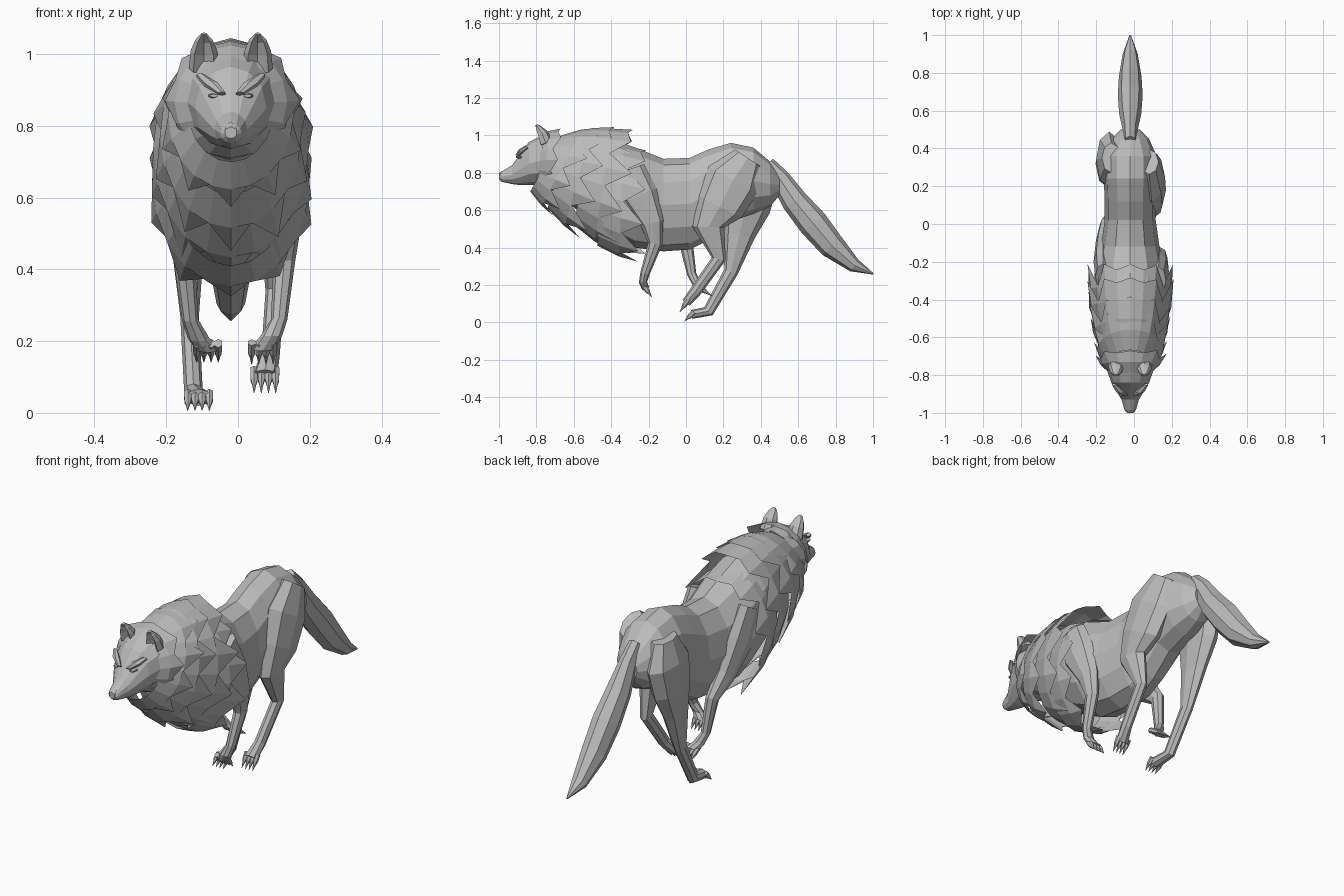
import bpy, bmesh, math, random
from mathutils import Vector

random.seed(4)
cube = bpy.data.objects.get("Cube")
if cube:
    bpy.data.objects.remove(cube)

GREY = (0.5, 0.5, 0.5, 1)
fur = bpy.data.materials.new("grey_fur")
fur.use_nodes = True
fur.diffuse_color = GREY
shader = fur.node_tree.nodes["Principled BSDF"]
shader.inputs["Base Color"].default_value = GREY

MID = -0.02  # spine sits slightly off centre


def skin(name, loops, caps=True):
    """Bridge rings of points into one flat shaded object."""
    bm = bmesh.new()
    rings = [[bm.verts.new(point) for point in loop] for loop in loops]
    count = len(rings[0])
    for ring, following in zip(rings, rings[1:]):
        for i in range(count):
            j = (i + 1) % count
            bm.faces.new((ring[i], ring[j], following[j], following[i]))
    if caps:
        bm.faces.new(rings[0])
        bm.faces.new(rings[-1])
    bmesh.ops.recalc_face_normals(bm, faces=bm.faces)
    mesh = bpy.data.meshes.new(name)
    bm.to_mesh(mesh)
    bm.free()
    mesh.materials.append(fur)
    obj = bpy.data.objects.new(name, mesh)
    bpy.context.collection.objects.link(obj)
    return obj


def tube(name, sections, sides=8, upright=False):
    """Sections (x, y, z, half width, half depth) along a path."""
    loops = []
    for k, (x, y, z, width, depth) in enumerate(sections):
        before = sections[max(k - 1, 0)]
        after = sections[min(k + 1, len(sections) - 1)]
        along = Vector((0, after[1] - before[1], after[2] - before[2])).normalized()
        across = Vector((0, 0, 1)) if upright else Vector((0, -along.z, along.y))
        angles = [math.tau * i / sides for i in range(sides)]
        loops.append([Vector((x + width * math.sin(a), y, z)) + across * depth * math.cos(a)
                      for a in angles])
    return skin(name, loops)


def profile(name, rows, sides=12):
    """Upright sections from (y, top, bottom, half width)."""
    tube(name, [(MID, y, (top + bottom) / 2, width, (top - bottom) / 2)
                for y, top, bottom, width in rows], sides, True)


# Torso from neck to rump
profile("body", [
    (-0.74, 0.98, 0.73, 0.1), (-0.58, 0.99, 0.6, 0.14), (-0.4, 0.98, 0.47, 0.18),
    (-0.27, 0.935, 0.4, 0.19), (-0.12, 0.875, 0.38, 0.155), (0.02, 0.88, 0.39, 0.135),
    (0.12, 0.925, 0.44, 0.135), (0.24, 0.96, 0.54, 0.14), (0.36, 0.935, 0.58, 0.14),
    (0.45, 0.86, 0.62, 0.1), (0.5, 0.79, 0.68, 0.05)])

# Head with tapering muzzle
profile("head", [
    (-1, 0.79, 0.765, 0.016), (-0.985, 0.807, 0.752, 0.03), (-0.93, 0.84, 0.74, 0.046),
    (-0.89, 0.895, 0.735, 0.07), (-0.84, 0.965, 0.735, 0.1), (-0.77, 1, 0.735, 0.125),
    (-0.68, 1, 0.73, 0.12)])
profile("nose", [(-0.985, 0.81, 0.79, 0.016), (-1, 0.797, 0.772, 0.018)], 6)

for side, sign in (("left", 1), ("right", -1)):
    x = MID + 0.075 * sign
    ear = tube(side + "_ear", [
        (x, -0.75, 0.96, 0.042, 0.04), (x, -0.77, 1.01, 0.037, 0.032),
        (x, -0.79, 1.04, 0.024, 0.018), (x, -0.8, 1.057, 0.008, 0.006)])
    # Hollow the ear toward the front
    for vert in ear.data.vertices:
        if abs(vert.co.x - x) < 0.012 and vert.co.y < -0.785 and vert.co.z < 1.035:
            vert.co.y += 0.035
    tube(side + "_brow", [
        (MID + 0.025 * sign, -0.905, 0.89, 0.012, 0.008),
        (MID + 0.055 * sign, -0.885, 0.915, 0.022, 0.014),
        (MID + 0.085 * sign, -0.85, 0.94, 0.012, 0.01)], 6)
    tube(side + "_eye", [
        (MID + 0.047 * sign, -0.908, 0.884, 0.012, 0.005),
        (MID + 0.05 * sign, -0.88, 0.884, 0.014, 0.007)], 6, True)


def ruff(name, front, back, lean, sides=20, jag=0.45):
    """Open flared collar with a ragged rear edge; ends are (y, z, half width, half height)."""
    loops = [[], [], []]
    for i in range(sides):
        angle = math.tau * i / sides
        out, down = math.sin(angle), math.cos(angle)
        start, end = [Vector((MID + width * out, y - lean * height * down, z - height * down))
                      for y, z, width, height in (front, back)]
        # Tufts are strong below and at the sides, calm along the back
        calm = 0.25 if down < -0.75 else 1
        cut = calm * (jag if i % 2 else random.uniform(-0.12, 0.08))
        puff = Vector((out, 0, -down)) * 0.012
        loops[0].append(start)
        loops[1].append(start.lerp(end, 0.5) + puff)
        loops[2].append(end.lerp(start, cut))
    skin(name, loops, caps=False)


# Layered mane, face to shoulders
ruff("face_ruff", (-0.8, 0.865, 0.1, 0.125), (-0.69, 0.87, 0.19, 0.165), 0.1, 16, 0.25)
ruff("neck_mane", (-0.75, 0.85, 0.12, 0.15), (-0.58, 0.805, 0.205, 0.235), 0.55)
ruff("throat_mane", (-0.68, 0.81, 0.15, 0.2), (-0.47, 0.745, 0.22, 0.3), 0.3)
ruff("chest_mane", (-0.56, 0.77, 0.175, 0.25), (-0.33, 0.7, 0.235, 0.33), 0.15)
ruff("shoulder_mane", (-0.46, 0.68, 0.18, 0.27), (-0.23, 0.62, 0.235, 0.3), 0.05)

# Tail sweeping back and down
tube("tail", [
    (MID, 0.43, 0.84, 0.035, 0.05), (MID, 0.5, 0.77, 0.04, 0.055),
    (MID, 0.58, 0.65, 0.058, 0.07), (MID, 0.68, 0.53, 0.066, 0.08),
    (MID, 0.78, 0.41, 0.06, 0.07), (MID, 0.9, 0.305, 0.04, 0.038),
    (MID, 1, 0.26, 0.004, 0.004)])


def leg(name, joints, thickness, hip_x, foot_x, bow, reach):
    """Limb through (y, z) joints, bowed outward, with clawed toes along reach."""
    sections = []
    for k, ((y, z), (width, depth)) in enumerate(zip(joints, thickness)):
        t = k / (len(joints) - 1)
        x = hip_x + (foot_x - hip_x) * t + bow * math.sin(math.pi * t)
        sections.append((x, y, z, width, depth))
    tube(name, sections)
    y, z = joints[-1]
    for k in range(4):
        x = foot_x + (k - 1.5) * 0.02
        tube(f"{name}_toe_{k + 1}", [
            (x, y + reach[0] * s, z + reach[1] * s, radius, radius * 1.2)
            for s, radius in ((-0.4, 0.012), (0.3, 0.011), (0.6, 0.006), (1.1, 0.001))], 6)


# Hind legs: left gathered, right reaching the ground
hind = [(0.05, 0.08), (0.07, 0.15), (0.065, 0.13), (0.046, 0.085),
        (0.026, 0.038), (0.026, 0.031), (0.035, 0.024)]
leg("left_hind_leg",
    [(0.33, 0.88), (0.25, 0.76), (0.18, 0.62), (0.12, 0.51),
     (0.175, 0.34), (0.05, 0.165), (0, 0.105)],
    hind, 0.08, 0.075, 0.03, (-0.03, -0.045))
leg("right_hind_leg",
    [(0.35, 0.87), (0.34, 0.75), (0.32, 0.61), (0.285, 0.47),
     (0.24, 0.27), (0.12, 0.06), (0.03, 0.043)],
    hind, -0.12, -0.11, -0.025, (-0.035, -0.033))

# Front legs: folded back off the ground
fore = [(0.04, 0.08), (0.05, 0.1), (0.042, 0.062), (0.03, 0.038),
        (0.023, 0.025), (0.03, 0.022), (0.035, 0.02)]
leg("left_front_leg",
    [(-0.3, 0.82), (-0.25, 0.68), (-0.18, 0.53), (-0.165, 0.42),
     (-0.22, 0.26), (-0.23, 0.215), (-0.215, 0.18)],
    fore, 0.13, 0.068, 0.03, (0.03, -0.04))
leg("right_front_leg",
    [(-0.28, 0.8), (-0.2, 0.66), (-0.09, 0.52), (0, 0.43),
     (0.03, 0.26), (0.055, 0.21), (0.08, 0.18)],
    fore, -0.165, -0.085, -0.025, (0.055, -0.035))
